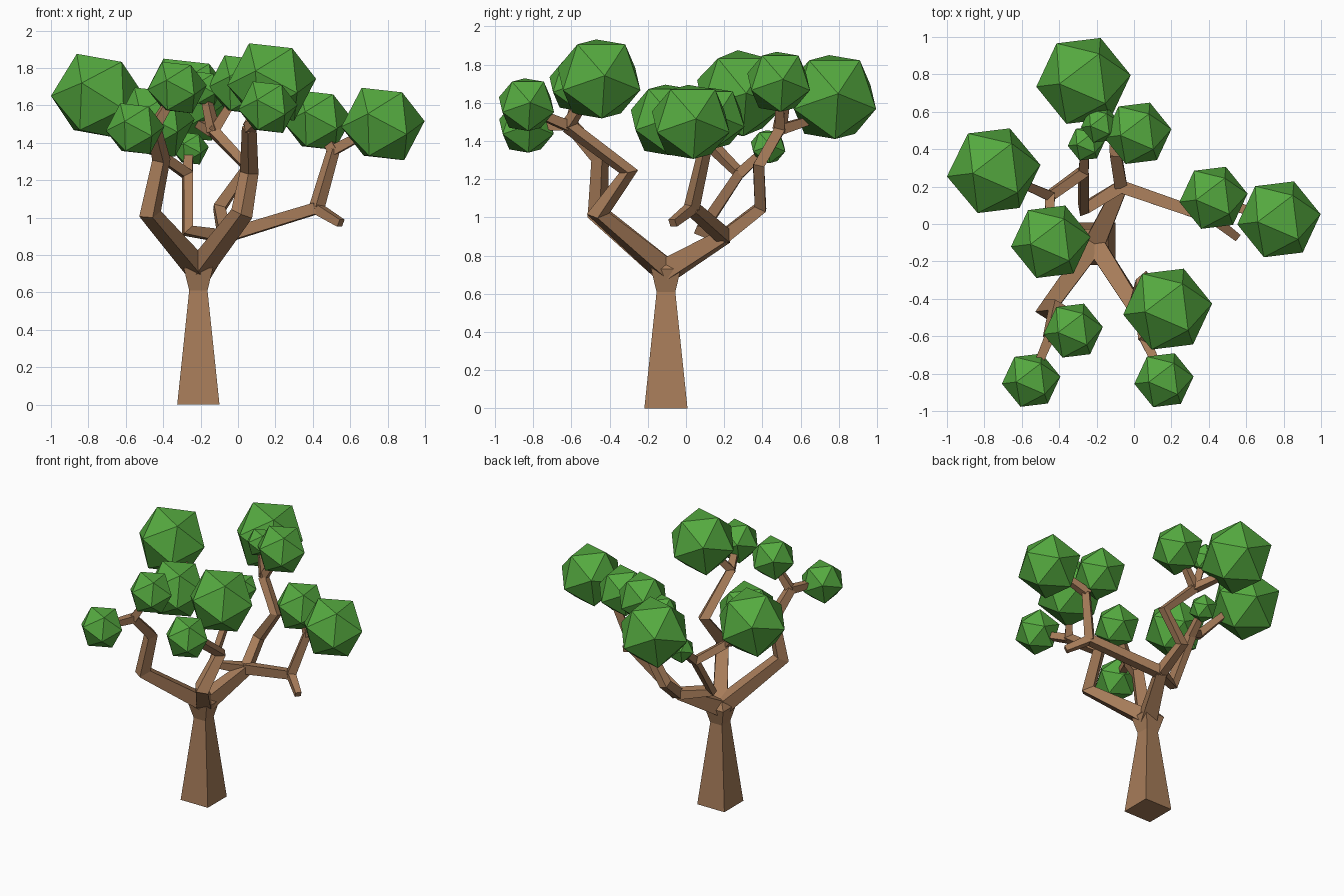
import bpy, bmesh
from math import radians
from mathutils import Vector

if "Cube" in bpy.data.objects:
    bpy.data.objects.remove(bpy.data.objects["Cube"])


def material(name, color):
    m = bpy.data.materials.new(name)
    m.diffuse_color = color
    m.use_nodes = True
    m.node_tree.nodes["Principled BSDF"].inputs["Base Color"].default_value = m.diffuse_color
    return m


bark = material("bark", (0.38, 0.2, 0.1, 1))
green = material("leaf_green", (0.09, 0.4, 0.05, 1))


def limb(name, points, start, end):
    """Square tube through points; half-width tapers from start to end."""
    pts = [Vector(p) for p in points]
    bm = bmesh.new()
    rings, n, old = [], len(pts) - 1, None
    for i, p in enumerate(pts):
        a = (p - pts[i - 1]).normalized() if i else Vector()
        b = (pts[i + 1] - p).normalized() if i < n else Vector()
        t = (a + b).normalized()
        if old is None:
            side = t.cross((0, 0, 1))
            side = side.normalized() if side.length > 0.01 else Vector((1, 0, 0))
        else:
            side = old.rotation_difference(t) @ side
        old = t
        up = t.cross(side)
        h = start + (end - start) * i / n
        rings.append([bm.verts.new(p + (side * u + up * v) * h)
                      for u, v in ((-1, -1), (1, -1), (1, 1), (-1, 1))])
    for lo, hi in zip(rings, rings[1:]):
        for k in range(4):
            bm.faces.new((lo[k], lo[k - 1], hi[k - 1], hi[k]))
    bm.faces.new(rings[0])
    bm.faces.new(rings[-1][::-1])
    bmesh.ops.recalc_face_normals(bm, faces=bm.faces)
    me = bpy.data.meshes.new(name)
    bm.to_mesh(me)
    bm.free()
    me.materials.append(bark)
    bpy.context.collection.objects.link(bpy.data.objects.new(name, me))


# Trunk: square taper, flaring again at the fork
bm = bmesh.new()
rings = []
for z, h in ((0, 0.113), (0.61, 0.049), (0.73, 0.078), (0.78, 0.04)):
    rings.append([bm.verts.new((-0.212 + u * h, -0.105 + v * h, z))
                  for u, v in ((-1, -1), (1, -1), (1, 1), (-1, 1))])
for lo, hi in zip(rings, rings[1:]):
    for k in range(4):
        bm.faces.new((lo[k - 1], lo[k], hi[k], hi[k - 1]))
bm.faces.new(rings[0][::-1])
bm.faces.new(rings[-1])
me = bpy.data.meshes.new("trunk")
bm.to_mesh(me)
bm.free()
me.materials.append(bark)
bpy.context.collection.objects.link(bpy.data.objects.new("trunk", me))

# Main fork positions
fork = (-0.21, -0.105, 0.72)
back = (-0.07, 0.2, 0.9)
fl_tip = (-0.45, -0.6, 1.48)
fr_tip = (0.06, -0.62, 1.48)
left_mid = (-0.27, 0.28, 1.23)
left_tip = (-0.45, 0.15, 1.36)
rear_tip = (-0.13, 0.49, 1.46)
right_mid = (0.42, 0.03, 1.05)
right_tip = (0.51, 0.1, 1.36)

# Limbs and the bends along them
limb("front_left_limb", [fork, (-0.47, -0.46, 1.02), (-0.41, -0.45, 1.31), fl_tip], 0.05, 0.028)
limb("front_right_limb", [fork, (0.02, -0.46, 1.02), (0.06, -0.3, 1.24), fr_tip], 0.05, 0.028)
limb("back_limb", [fork, back], 0.055, 0.036)
limb("back_left_limb", [back, (-0.27, 0.08, 0.93), left_mid, left_tip], 0.034, 0.026)
limb("rear_limb", [back, (-0.1, 0.39, 1.05), (0.05, 0.38, 1.27), rear_tip], 0.034, 0.027)
limb("right_limb", [back, right_mid], 0.034, 0.03)
limb("right_upper_limb", [right_mid, right_tip], 0.03, 0.025)

# Twigs running into the foliage
twigs = [(fl_tip, (-0.53, -0.79, 1.48)), (fl_tip, (-0.36, -0.57, 1.63)),
         (fr_tip, (0.14, -0.79, 1.55)), (fr_tip, (0.14, -0.52, 1.63)),
         (left_tip, (-0.61, 0.22, 1.54)), (left_tip, (-0.45, 0, 1.44)),
         (left_mid, (-0.26, 0.42, 1.36)), (rear_tip, (-0.22, 0.65, 1.51)),
         (rear_tip, (-0.03, 0.49, 1.62)), (rear_tip, (-0.17, 0.52, 1.64)),
         (right_mid, (0.55, -0.07, 0.97)), (right_tip, (0.45, 0.13, 1.48)),
         (right_tip, (0.7, 0.05, 1.46))]
for i, (a, b) in enumerate(twigs):
    limb(f"twig_{i + 1}", [a, b], 0.027, 0.021)

# Foliage: x, y, z, radius of each 20-sided clump
clumps = [(-0.27, 0.765, 1.63, 0.255), (-0.75, 0.285, 1.65, 0.252),
          (-0.445, -0.095, 1.51, 0.215), (-0.325, -0.57, 1.695, 0.16),
          (-0.55, -0.835, 1.475, 0.158), (0.16, -0.835, 1.59, 0.16),
          (0.18, -0.455, 1.725, 0.24), (0.775, 0.025, 1.5, 0.225),
          (0.425, 0.14, 1.52, 0.184), (0.02, 0.485, 1.71, 0.182),
          (-0.18, 0.53, 1.69, 0.105), (-0.255, 0.43, 1.37, 0.1)]
for i, (x, y, z, r) in enumerate(clumps):
    turn = -90 if i == 1 else 86
    bpy.ops.mesh.primitive_ico_sphere_add(
        subdivisions=1, radius=r, location=(x, y, z),
        rotation=(0, radians(turn), radians(7)))
    ob = bpy.context.object
    ob.name = f"leaf_clump_{i + 1}"
    ob.data.materials.append(green)
